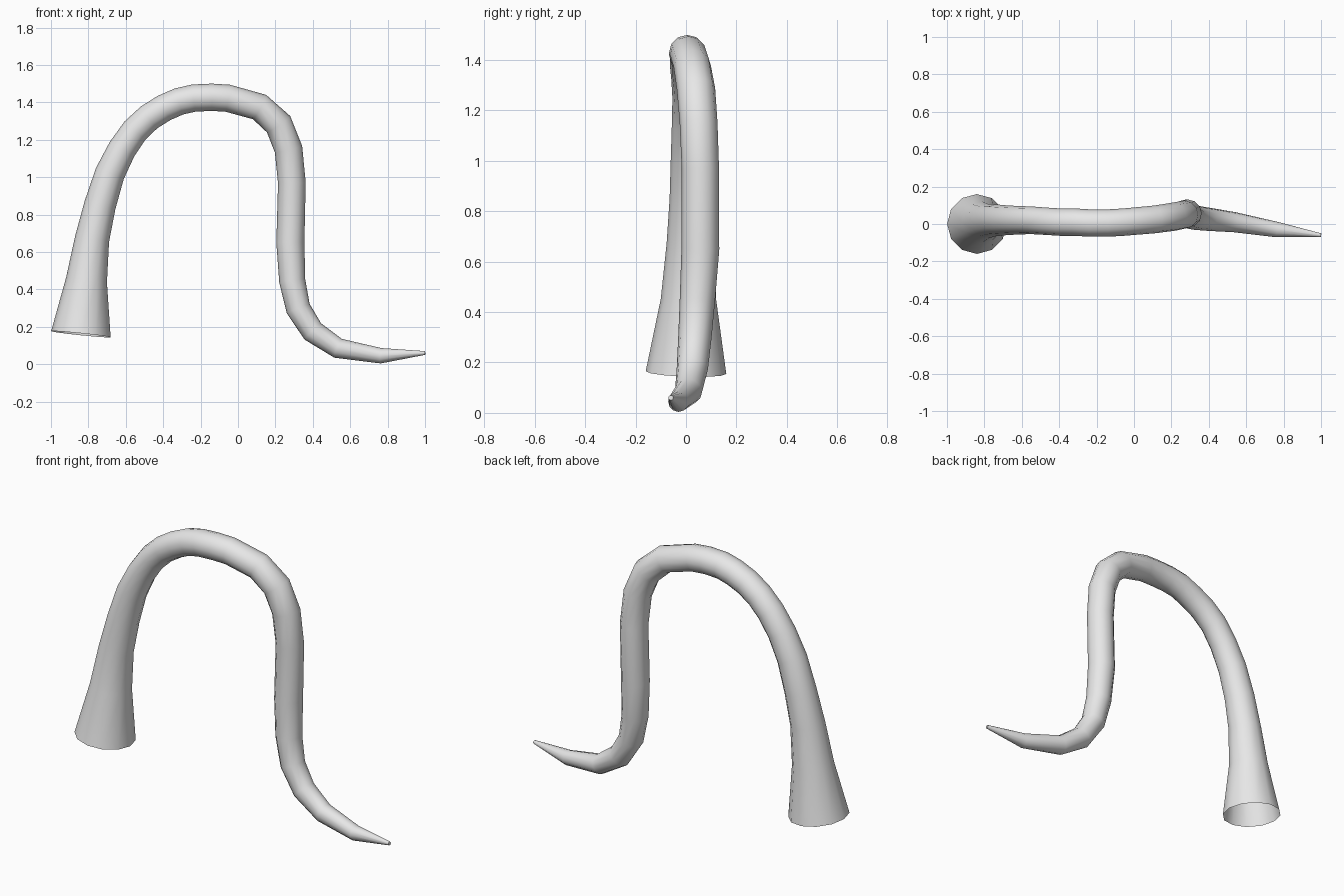
import bpy
import bmesh
import math
from mathutils import Vector

SIDES = 12

default_cube = bpy.data.objects.get("Cube")
if default_cube:
    bpy.data.objects.remove(default_cube, do_unlink=True)


def make_material(name, colour):
    material = bpy.data.materials.new(name)
    material.use_nodes = True
    material.diffuse_color = colour
    shader = next(n for n in material.node_tree.nodes if n.type == "BSDF_PRINCIPLED")
    shader.inputs["Base Color"].default_value = colour
    return material


def ring_tangent(centres, index):
    """Direction of the path at a ring, halfway between its neighbouring segments."""
    before = centres[max(index - 1, 0)]
    here = centres[index]
    after = centres[min(index + 1, len(centres) - 1)]
    return ((here - before).normalized() + (after - here).normalized()).normalized()


def add_ring(bm, centre, tangent, radius):
    """One circle of vertices across the path."""
    across = Vector((0, 1, 0))
    across = (across - tangent * across.dot(tangent)).normalized()
    outward = across.cross(tangent)
    ring = []
    for step in range(SIDES):
        angle = math.tau * step / SIDES
        offset = outward * math.cos(angle) + across * math.sin(angle)
        ring.append(bm.verts.new(centre + offset * radius))
    return ring


def make_tapered_tube(name, path, material):
    """Skin rings along the path; the start stays open and the tip is closed."""
    bm = bmesh.new()
    centres = [Vector(point[:3]) for point in path]
    rings = [
        add_ring(bm, centre, ring_tangent(centres, i), path[i][3])
        for i, centre in enumerate(centres)
    ]
    for lower, upper in zip(rings, rings[1:]):
        for i in range(SIDES):
            j = (i + 1) % SIDES
            face = bm.faces.new((lower[i], lower[j], upper[j], upper[i]))
            face.smooth = True
    tip = bm.faces.new(rings[-1])
    for edge in tip.edges:
        edge.smooth = False
    bmesh.ops.recalc_face_normals(bm, faces=bm.faces[:])

    mesh = bpy.data.meshes.new(name)
    bm.to_mesh(mesh)
    bm.free()
    mesh.materials.append(material)
    tube = bpy.data.objects.new(name, mesh)
    bpy.context.scene.collection.objects.link(tube)
    return tube


# Path of the horn: x, y, z and radius at each ring
flared_base = [
    (-.84, 0, .16, .16),
    (-.81, .01, .45, .11),
    (-.78, .015, .67, .092),
    (-.738, .02, .85, .085),
]
arch = [
    (-.685, .02, 1.02, .08),
    (-.62, .02, 1.15, .076),
    (-.55, .02, 1.25, .074),
    (-.475, .015, 1.32, .073),
    (-.395, .01, 1.37, .073),
    (-.315, .01, 1.405, .073),
    (-.235, .005, 1.423, .073),
    (-.14, .005, 1.427, .073),
    (-.055, .01, 1.422, .073),
    (.115, .025, 1.375, .074),
    (.217, .04, 1.283, .076),
]
drop = [
    (.27, .05, 1.15, .075),
    (.288, .057, .97, .074),
    (.28, .057, .65, .075),
    (.29, .045, .445, .07),
    (.322, .035, .297, .066),
]
pointed_end = [
    (.4, .025, .175, .062),
    (.535, .01, .085, .054),
    (.765, -.03, .045, .041),
    (1, -.06, .06, .01),
]

grey = make_material("light grey", (.8, .8, .8, 1))
make_tapered_tube("curved_horn", flared_base + arch + drop + pointed_end, grey)
